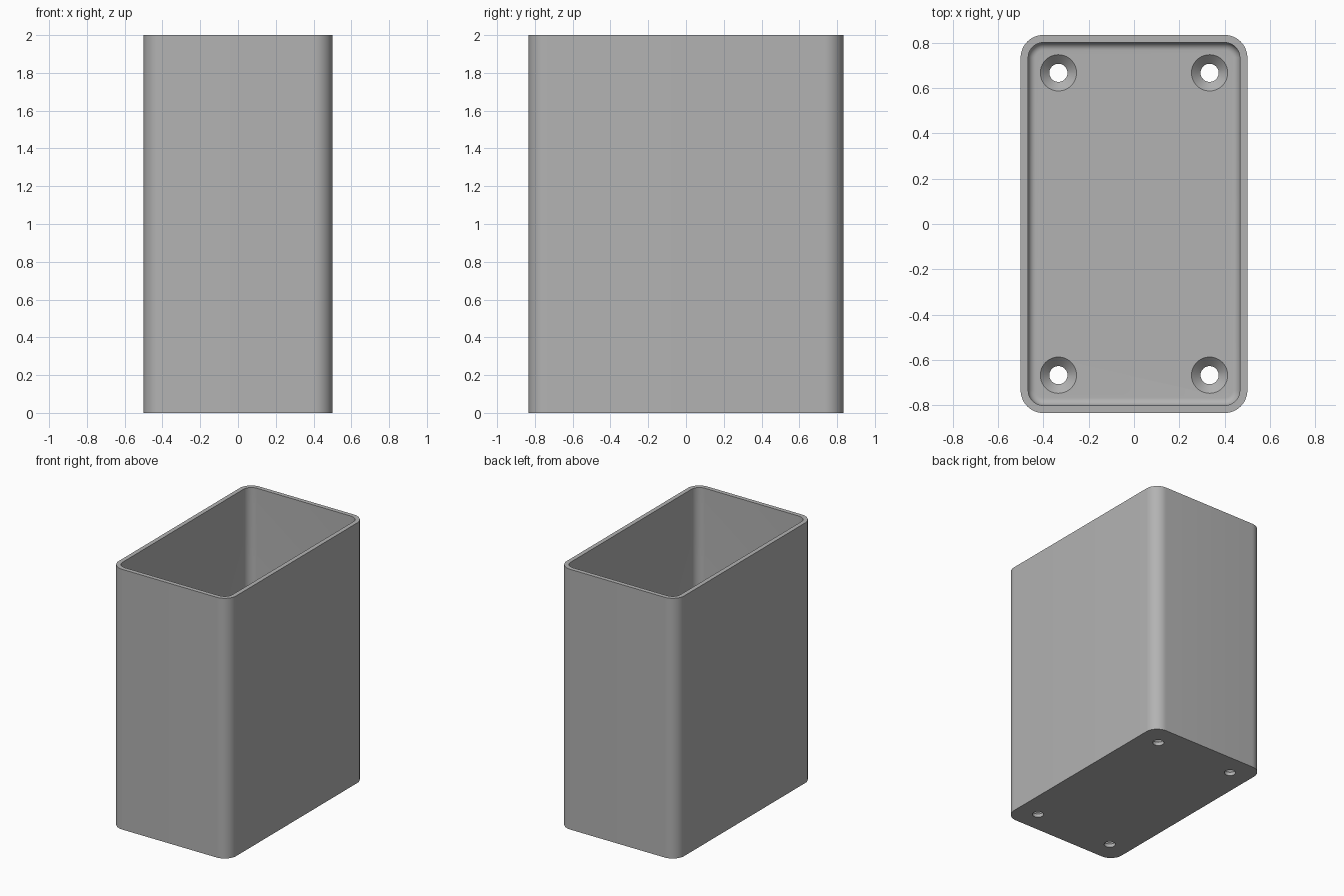
import bpy, bmesh
from math import sin, cos, pi, radians

if "Cube" in bpy.data.objects:
    bpy.data.objects.remove(bpy.data.objects["Cube"])

WIDTH, DEPTH, HEIGHT = 1.0, 5 / 3, 2.0
CORNER, WALL, FLOOR, FILLET = 0.1, 1 / 30, 1 / 15, 1 / 30

grey = bpy.data.materials.new("plain grey")
grey.use_nodes = True
grey.diffuse_color = (0.45, 0.45, 0.45, 1)
grey.node_tree.nodes["Principled BSDF"].inputs["Base Color"].default_value = grey.diffuse_color


def rounded_rect(inset, steps=12):
    """Outline of the box pulled inward by inset."""
    r = CORNER - inset
    cx, cy = WIDTH / 2 - CORNER, DEPTH / 2 - CORNER
    points = []
    for q, (sx, sy) in enumerate([(1, 1), (-1, 1), (-1, -1), (1, -1)]):
        for i in range(steps + 1):
            a = (q + i / steps) * pi / 2
            points.append((sx * cx + r * cos(a), sy * cy + r * sin(a)))
    return points


def circle(x, y, r, n=40):
    return [(x + r * cos(2 * pi * i / n), y + r * sin(2 * pi * i / n)) for i in range(n)]


def loft(name, sections):
    """Closed solid through (outline, z) sections, from bottom to top."""
    bm = bmesh.new()
    rings = [[bm.verts.new((x, y, z)) for x, y in outline] for outline, z in sections]
    for low, high in zip(rings, rings[1:]):
        for i in range(len(low)):
            j = (i + 1) % len(low)
            bm.faces.new((low[i], low[j], high[j], high[i]))
    bm.faces.new(rings[0][::-1])
    bm.faces.new(rings[-1])
    mesh = bpy.data.meshes.new(name)
    bm.to_mesh(mesh)
    bm.free()
    mesh.materials.append(grey)
    obj = bpy.data.objects.new(name, mesh)
    bpy.context.collection.objects.link(obj)
    return obj


def cut(target, cutter):
    mod = target.modifiers.new(cutter.name, 'BOOLEAN')
    mod.operation, mod.solver, mod.object = 'DIFFERENCE', 'EXACT', cutter
    bpy.context.view_layer.objects.active = target
    bpy.ops.object.modifier_apply(modifier=mod.name)
    bpy.data.objects.remove(cutter)


# Outer shell
box = loft("open_box", [(rounded_rect(0), 0), (rounded_rect(0), HEIGHT)])

# Cavity with a filleted floor edge
sections = []
for i in range(9):
    a = i / 8 * pi / 2
    sections.append((rounded_rect(WALL + FILLET * (1 - sin(a))), FLOOR + FILLET * (1 - cos(a))))
sections.append((rounded_rect(WALL), HEIGHT + 0.1))
cut(box, loft("cavity_cutter", sections))

# Countersunk screw holes near the floor corners
for x in (-1 / 3, 1 / 3):
    for y in (-2 / 3, 2 / 3):
        small, large = circle(x, y, 0.04), circle(x, y, 0.08)
        cut(box, loft("screw_hole_cutter", [(small, -0.05), (small, FLOOR - 0.04),
                                            (large, FLOOR), (large, FLOOR + 0.05)]))

bpy.ops.object.select_all(action='DESELECT')
box.select_set(True)
bpy.context.view_layer.objects.active = box
bpy.ops.object.shade_smooth_by_angle(angle=radians(30))
